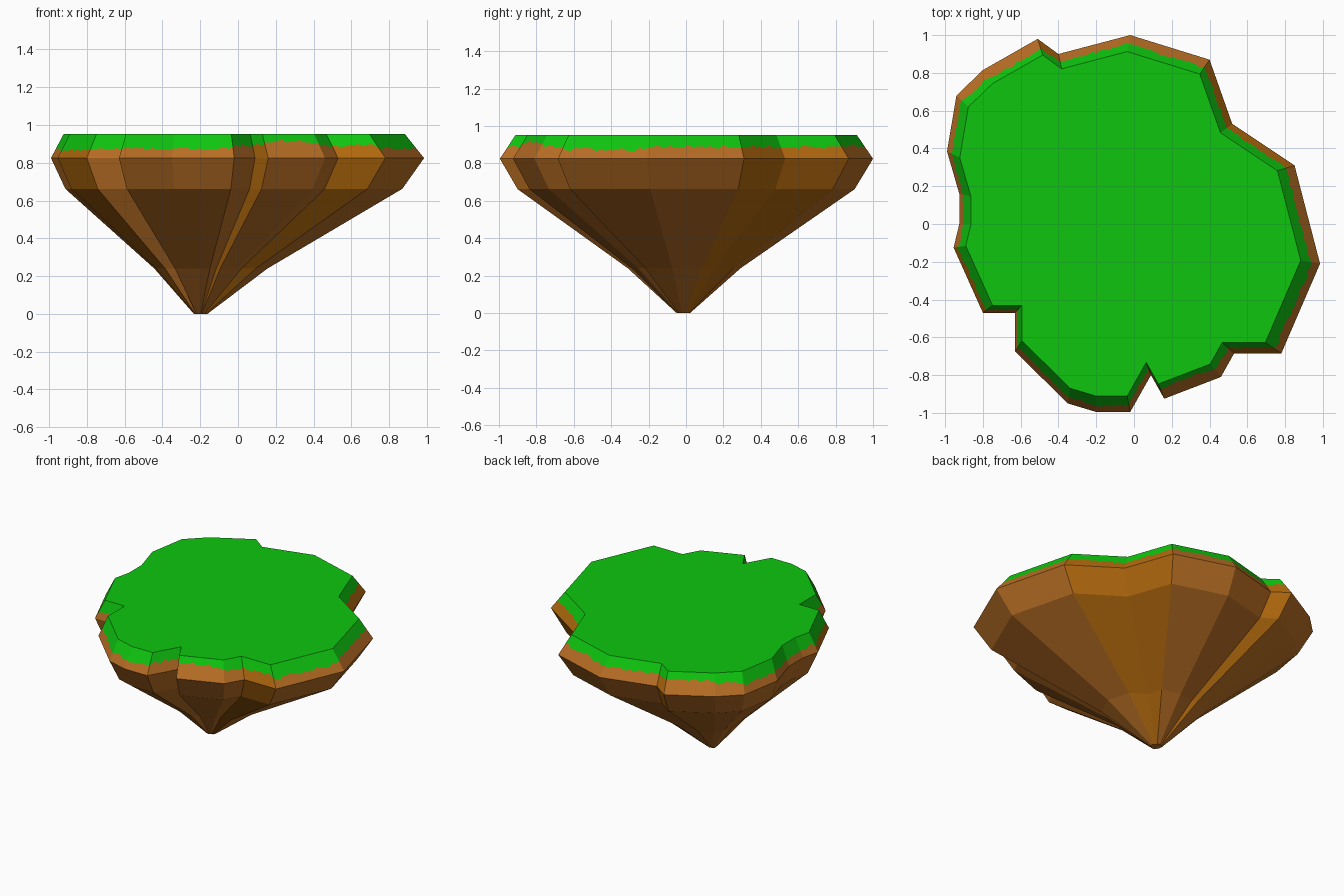
import bpy, bmesh, random
from mathutils import Vector

if "Cube" in bpy.data.objects:
    bpy.data.objects.remove(bpy.data.objects["Cube"])

random.seed(4)


def material(name, rgb):
    m = bpy.data.materials.new(name)
    lin = [(c / 255 / 12.92) if c < 11 else ((c / 255 + 0.055) / 1.055) ** 2.4 for c in rgb]
    m.diffuse_color = (*lin, 1)
    m.use_nodes = True
    m.node_tree.nodes["Principled BSDF"].inputs["Base Color"].default_value = m.diffuse_color
    return m


grass = material("grass_green", (14, 198, 15))
earth = material("earth_brown", (184, 110, 36))
ochre = material("ochre_brown", (178, 105, 14))

# Coastline at the widest level, clockwise from the back
OUTLINE = [(-.02, 1), (.40, .87), (.52, .53), (.85, .31), (.985, -.21), (.78, -.685),
           (.53, -.685), (.46, -.81), (.16, -.925), (.09, -.80), (-.02, -.995),
           (-.20, -.995), (-.35, -.95), (-.63, -.675), (-.63, -.47), (-.80, -.47),
           (-.955, -.125), (-.925, 0), (-.925, .16), (-.99, .385), (-.94, .68),
           (-.80, .815), (-.51, .98), (-.40, .90)]
OCHRE_SIDES = {1, 2, 5, 8, 15, 22}
AXIS = Vector((-.205, -.015))
N = len(OUTLINE)
WIDE_Z, TOP_Z, TOP_S = .825, .953, .914
# (height, scale) of the rings below the widest level
RINGS = [(WIDE_Z, 1), (.662, .903), (.24, .303), (0, .036)]
# grass edge height of each side
EDGE = [.895, .885, .885, .89, .875, .89, .89, .915, .90, .89, .875, .875,
        .875, .865, .87, .865, .875, .865, .87, .875, .895, .91, .90, .89]


def point(xy, z, s):
    p = AXIS + (Vector(xy) - AXIS) * s
    return Vector((p.x, p.y, z))


bm = bmesh.new()


def face(verts, mat):
    f = bm.faces.new(verts)
    f.material_index = mat
    return f


# Earth cone: stacked scaled rings
rings = [[bm.verts.new(point(p, z, s)) for p in OUTLINE] for z, s in RINGS]
for a, b in zip(rings, rings[1:]):
    for i in range(N):
        j = (i + 1) % N
        face([a[i], a[j], b[j], b[i]], 2 if i in OCHRE_SIDES else 1)
face(rings[-1], 1)

# Grass top
top = [bm.verts.new(point(p, TOP_Z, TOP_S)) for p in OUTLINE]
face(top, 0)


# Sloping rim, split along a ragged line into grass above and earth below
def rim_point(p, z):
    t = (z - WIDE_Z) / (TOP_Z - WIDE_Z)
    return bm.verts.new(point(p, z, 1 + (TOP_S - 1) * t))


corner = [rim_point(OUTLINE[i], (EDGE[i] + EDGE[i - 1]) / 2) for i in range(N)]
for i in range(N):
    j = (i + 1) % N
    a, b = Vector(OUTLINE[i]), Vector(OUTLINE[j])
    steps = max(2, int((b - a).length / .025))
    line = [corner[i]]
    for k in range(1, steps):
        line.append(rim_point(a.lerp(b, k / steps), EDGE[i] + random.uniform(-.01, .01)))
    line.append(corner[j])
    face([top[i], top[j]] + line[::-1], 0)
    face([rings[0][j], rings[0][i]] + line, 2 if i in OCHRE_SIDES else 1)

bmesh.ops.recalc_face_normals(bm, faces=bm.faces[:])
mesh = bpy.data.meshes.new("floating_island")
bm.to_mesh(mesh)
bm.free()
for m in (grass, earth, ochre):
    mesh.materials.append(m)
obj = bpy.data.objects.new("floating_island", mesh)
bpy.context.collection.objects.link(obj)
